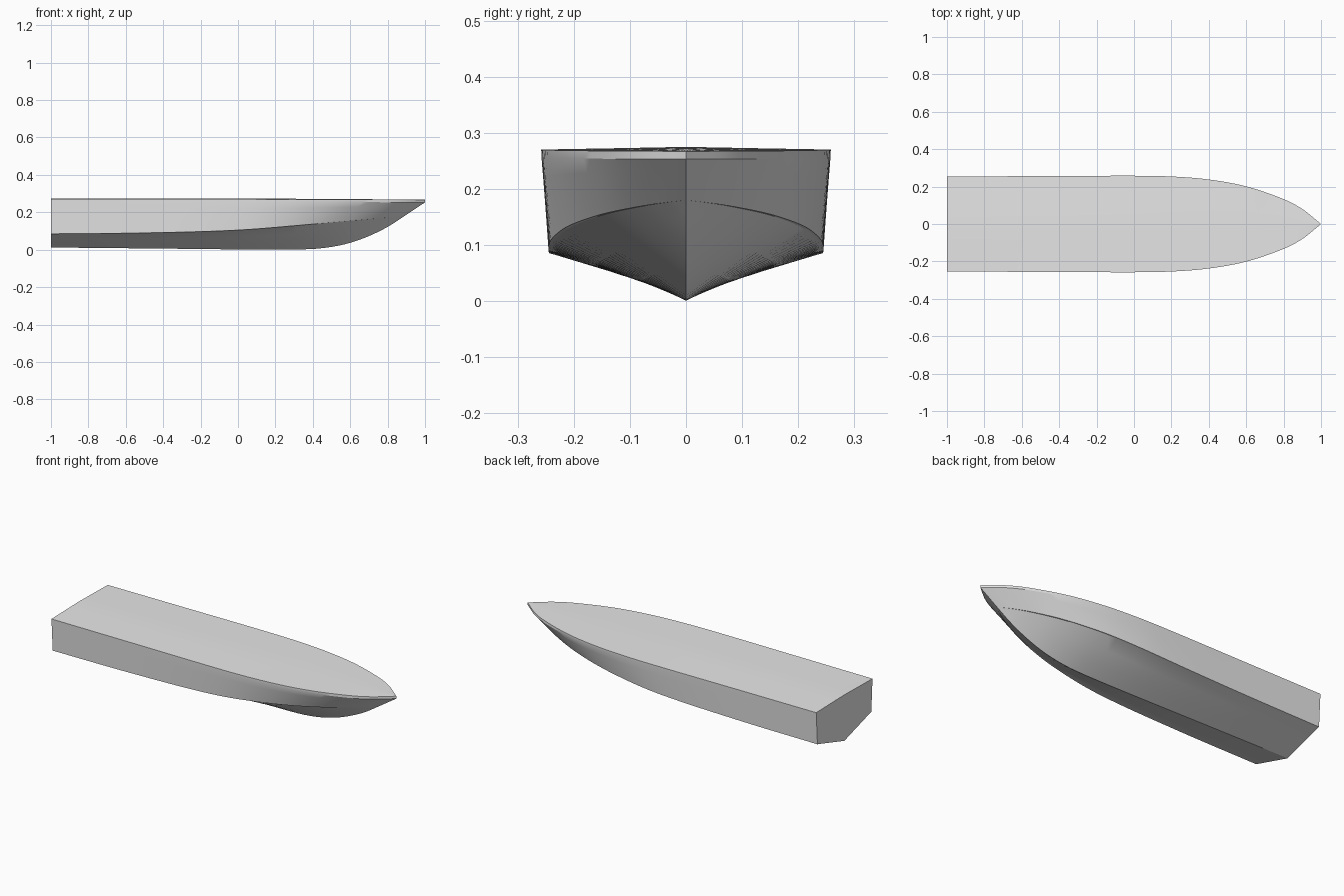
import bpy, bmesh, math
from mathutils import Vector

cube = bpy.data.objects.get("Cube")
if cube:
    bpy.data.objects.remove(cube, do_unlink=True)

STEPS = 48


def spline(points, x):
    """Smooth height or width curve through (x, value) points."""
    n = len(points)

    def slope(i):
        a, b = points[max(i - 1, 0)], points[min(i + 1, n - 1)]
        return (b[1] - a[1]) / (b[0] - a[0])

    i = 0
    while i < n - 2 and x > points[i + 1][0]:
        i += 1
    (x0, v0), (x1, v1) = points[i], points[i + 1]
    h = x1 - x0
    t = (x - x0) / h
    return ((2 * t**3 - 3 * t**2 + 1) * v0 + (t**3 - 2 * t**2 + t) * h * slope(i)
            + (3 * t**2 - 2 * t**3) * v1 + (t**3 - t**2) * h * slope(i + 1))


# Long guide curves of the hull
KEEL_Z = [(-1, .012), (-.4, .006), (.1, .001), (.38, .003), (.5, .015),
          (.6, .037), (.7, .073), (.8, .122), (.89, .18)]
CHINE_Y = [(-1, .243), (-.5, .245), (0, .243), (.2, .231), (.4, .203),
           (.6, .15), (.75, .088), (.84, .038), (.89, 0)]
CHINE_Z = [(-1, .085), (-.5, .09), (0, .105), (.4, .137), (.6, .155), (.89, .18)]
SHEER_Y = [(-1, .254), (-.5, .256), (0, .258), (.2, .254), (.4, .238),
           (.6, .201), (.8, .133), (.9, .08), (1, 0)]
SHEER_Z = [(-1, .27), (0, .27), (1, .267)]
CROWN_Z = [(-1, .275), (0, .274), (1, .268)]


def section(t):
    """Half section from keel to deck centre at lengthwise fraction t."""
    s = math.sin(t * math.pi / 2)
    xl, xu = -1 + 1.89 * s, -1 + 2 * s
    chine = Vector((xl, spline(CHINE_Y, xl), spline(CHINE_Z, xl)))
    keel = Vector((xl, 0, spline(KEEL_Z, xl)))
    inner = Vector((xl, chine.y * .965, chine.z - .002 * (1 - s)))
    sheer = Vector((xu, spline(SHEER_Y, xu), spline(SHEER_Z, xu)))
    rail = sheer - Vector((0, .001 * (1 - s), .014))
    crown = Vector((xu, 0, spline(CROWN_Z, xu)))
    bottom = [keel.lerp(inner, k / 3) for k in range(4)]
    side = [chine.lerp(rail, k / 4) for k in range(5)]
    deck = [sheer.lerp(crown, k / 3) for k in range(4)]
    return bottom + side + deck


# Grey hull paint
grey = bpy.data.materials.new("hull_grey")
grey.use_nodes = True
colour = (.8, .8, .8, 1)
grey.diffuse_color = colour
grey.node_tree.nodes["Principled BSDF"].inputs["Base Color"].default_value = colour

# Hull lofted from mirrored half sections, closed by the transom
bm = bmesh.new()
transom = []
for side in (1, -1):
    rows = [[bm.verts.new((p.x, p.y * side, p.z)) for p in section(i / STEPS)]
            for i in range(STEPS + 1)]
    for a, b in zip(rows, rows[1:]):
        for j in range(len(a) - 1):
            bm.faces.new((a[j], a[j + 1], b[j + 1], b[j]))
    transom.append(rows[0])
bm.faces.new(transom[0] + transom[1][::-1])
bmesh.ops.remove_doubles(bm, verts=bm.verts, dist=.00005)
bmesh.ops.dissolve_degenerate(bm, edges=bm.edges, dist=.00005)
bmesh.ops.recalc_face_normals(bm, faces=bm.faces)
mesh = bpy.data.meshes.new("hull")
bm.to_mesh(mesh)
bm.free()
mesh.materials.append(grey)
hull = bpy.data.objects.new("hull", mesh)
bpy.context.collection.objects.link(hull)

bpy.context.view_layer.objects.active = hull
hull.select_set(True)
bpy.ops.object.shade_smooth_by_angle(angle=math.radians(25))
